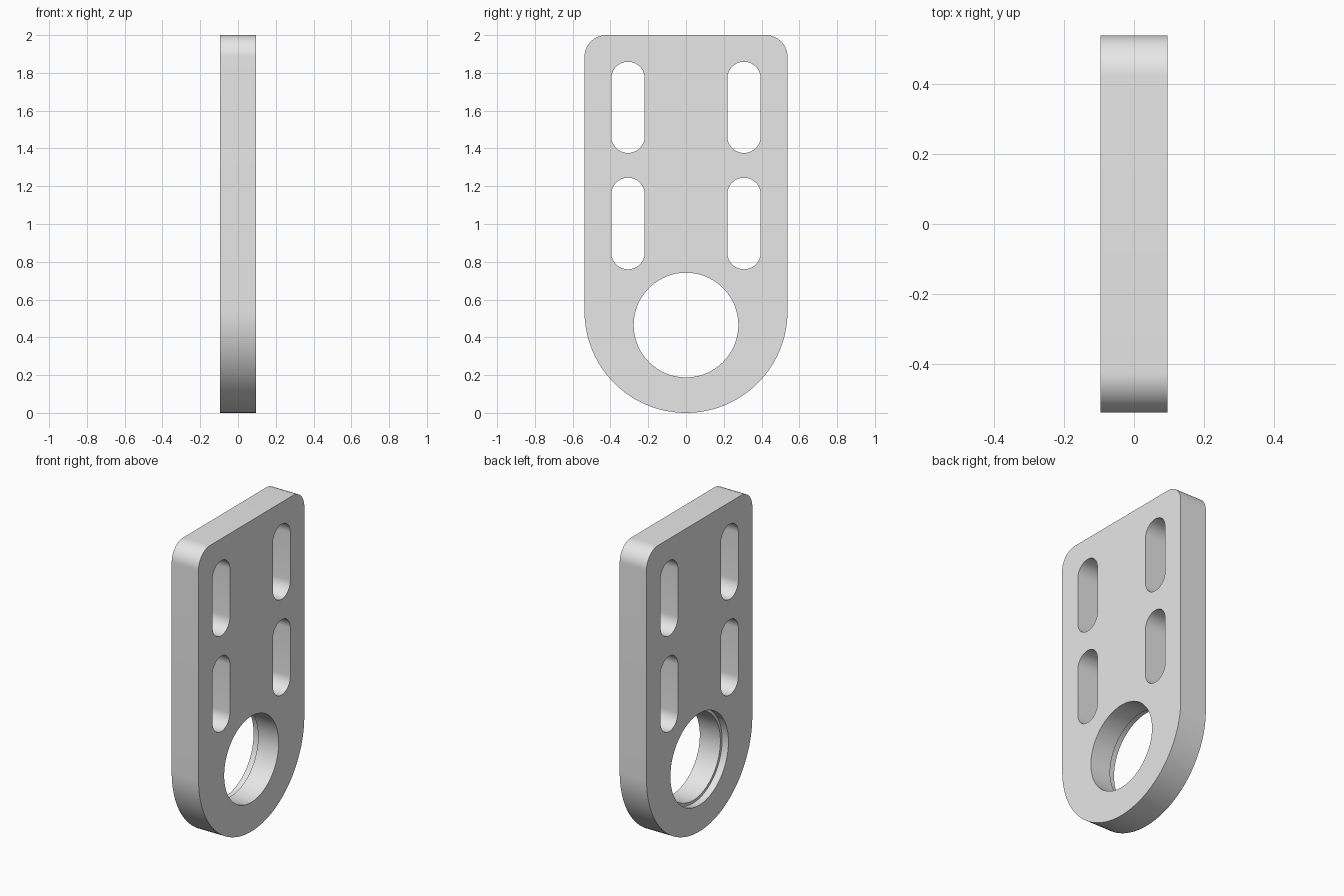
import bpy
import bmesh
from math import sin, cos, pi

HALF_T, HALF_W, HEIGHT = 0.0955, 0.5375, 2.0

if "Cube" in bpy.data.objects:
    bpy.data.objects.remove(bpy.data.objects["Cube"])

grey = bpy.data.materials.new("plain_grey")
grey.use_nodes = True
grey.diffuse_color = (0.8, 0.8, 0.8, 1)
grey.node_tree.nodes["Principled BSDF"].inputs["Base Color"].default_value = (0.8, 0.8, 0.8, 1)


def arc(cy, cz, r, start, end, steps):
    """Points of an arc in the YZ plane, angles in half turns."""
    angles = [pi * (start + (end - start) * i / steps) for i in range(steps + 1)]
    return [(cy + r * cos(a), cz + r * sin(a)) for a in angles]


def prism(name, outline, x0, x1):
    """Extrude a YZ outline from x0 to x1."""
    bm = bmesh.new()
    face = bm.faces.new([bm.verts.new((x0, y, z)) for y, z in outline])
    out = bmesh.ops.extrude_face_region(bm, geom=[face])
    moved = [v for v in out["geom"] if isinstance(v, bmesh.types.BMVert)]
    bmesh.ops.translate(bm, verts=moved, vec=(x1 - x0, 0, 0))
    bmesh.ops.recalc_face_normals(bm, faces=bm.faces[:])
    mesh = bpy.data.meshes.new(name)
    bm.to_mesh(mesh)
    bm.free()
    mesh.materials.append(grey)
    obj = bpy.data.objects.new(name, mesh)
    bpy.context.collection.objects.link(obj)
    return obj


def cut(target, cutter):
    """Subtract the cutter from the target and discard it."""
    cutter.hide_render = True
    mod = target.modifiers.new("cut", "BOOLEAN")
    mod.operation, mod.solver, mod.object = "DIFFERENCE", "EXACT", cutter
    bpy.ops.object.modifier_apply(modifier=mod.name)
    bpy.data.objects.remove(cutter)


# Plate with a half-round foot and rounded top corners
corner = 0.115
cy, cz = HALF_W - corner, HEIGHT - corner
outline = (arc(0, HALF_W, HALF_W, 1, 2, 64)
           + arc(cy, cz, corner, 0, 0.5, 16)
           + arc(-cy, cz, corner, 0.5, 1, 16))
plate = prism("bracket_plate", outline, -HALF_T, HALF_T)
bpy.ops.object.select_all(action="DESELECT")
plate.select_set(True)
bpy.context.view_layer.objects.active = plate

# Four upright slots
slot_r = 0.0885
for side in (-1, 1):
    for low, high in ((0.76, 1.245), (1.376, 1.859)):
        y = side * 0.307
        slot = (arc(y, low + slot_r, slot_r, 1, 2, 20)
                + arc(y, high - slot_r, slot_r, 0, 1, 20))
        cut(plate, prism("slot_cutter", slot, -0.2, 0.2))

# Large bore with a shallow wider recess on one side
for radius, x_end in ((0.277, 0.2), (0.295, -HALF_T + 0.045)):
    circle = arc(0, 0.465, radius, 0, 2, 96)[:-1]
    cut(plate, prism("bore_cutter", circle, -0.2, x_end))

bpy.ops.object.shade_smooth_by_angle(angle=pi / 6)
